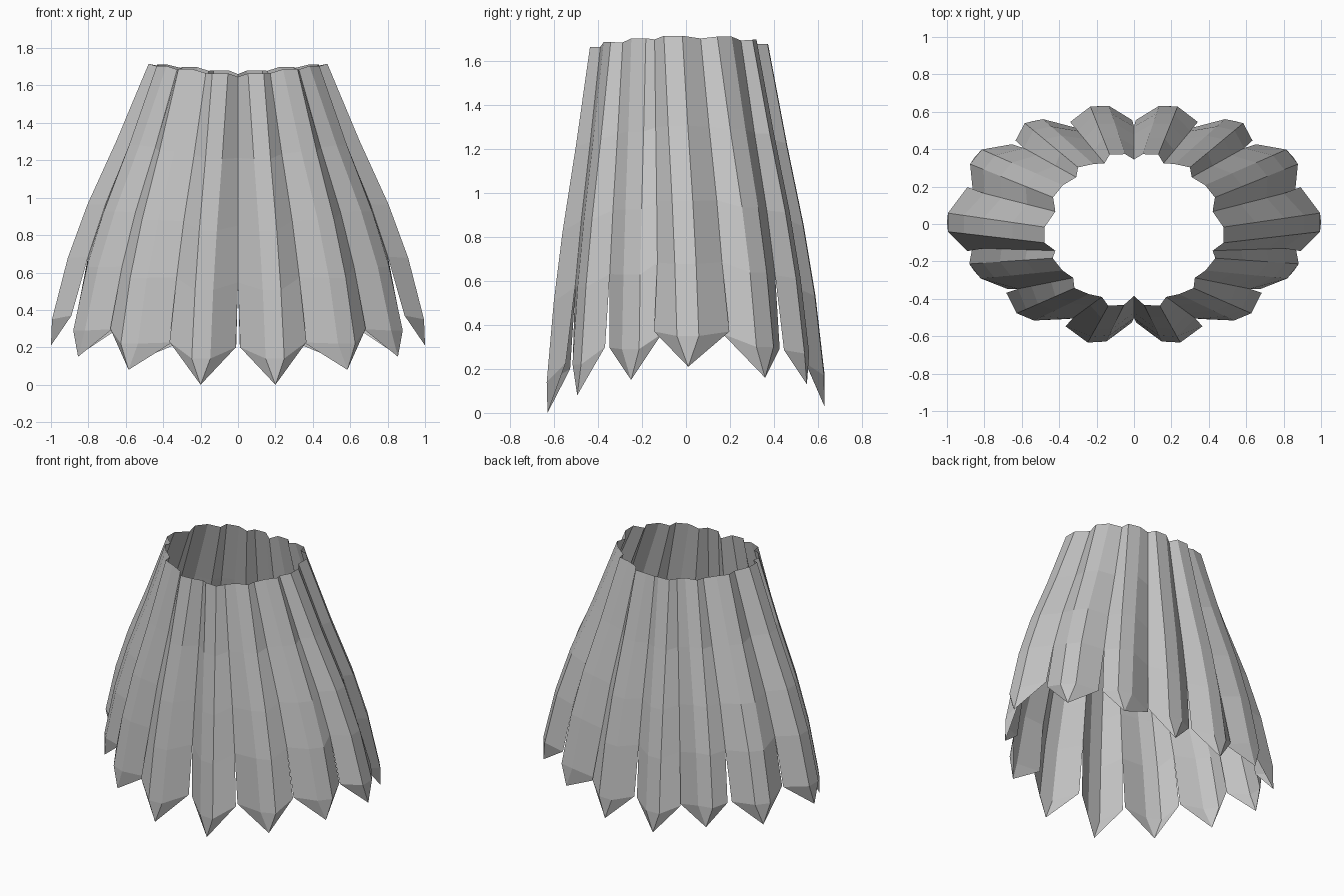
import bpy
import bmesh
from mathutils import Vector

cube = bpy.data.objects.get("Cube")
if cube:
    bpy.data.objects.remove(cube, do_unlink=True)

grey = bpy.data.materials.new("petal grey")
grey.use_nodes = True
colour = (0.55, 0.55, 0.55, 1)
grey.diffuse_color = colour
grey.node_tree.nodes["Principled BSDF"].inputs["Base Color"].default_value = colour

# Left half, front to back: hem start (x, y), hem end (x, y), tip (x, y, z)
petals = [((.012, -.53), (.37, -.55), (.2, -.63, 0)),
          ((.355, -.51), (.69, -.37), (.585, -.495, .08)),
          ((.68, -.35), (.87, -.11), (.855, -.25, .15)),
          ((.9, -.145), (.9, .2), (1, .01, .21)),
          ((.87, .17), (.66, .43), (.85, .36, .16)),
          ((.64, .45), (.32, .52), (.54, .55, .13)),
          ((.345, .55), (.01, .56), (.185, .63, .03))]
# Down each petal: share of the height, share of the flare
rows = [(0, 0), (.3, .325), (.55, .62), (.76, .82), (1, .98)]


def flat(p):
    return Vector((p[0], p[1], 0))


def waist_point(p, sx, sy, drop=0):
    """Shrink a hem point to the waist, which sits further forward at the sides."""
    x, y = p.x * sx, p.y * sy - .03 - .035 * p.x ** 2
    return Vector((x, y, 1.662 + .115 * x + .02 * y - drop))


def edge_hem(p):
    """Petal edges end higher towards the sides."""
    return Vector((p.x, p.y, .2 + .21 * p.x ** 2))


# Grooves shared by neighbouring petals; the first and last lie on the middle
ends = [flat(e) for s, e, t in petals]
starts = [flat(s) for s, e, t in petals]
grooves = [Vector((0, starts[0].y, 0))]
grooves += [(a + b) / 2 for a, b in zip(ends, starts[1:])]
grooves.append(Vector((0, ends[-1].y, 0)))

bm = bmesh.new()
for i, (start, end, tip) in enumerate(petals):
    a, b, t = flat(start), flat(end), flat(tip)
    across = (b - a).normalized()
    outward = Vector((across.y, -across.x, 0))

    # Each column: waist point, hem point above the split, true hem point
    columns = []
    for groove, p, offset in ((grooves[i], a, None), (None, t, -1),
                              (None, t, 1), (grooves[i + 1], b, None)):
        if groove is not None:
            columns.append((waist_point(groove, .475, .67, .008),
                            edge_hem(groove), edge_hem(p)))
        else:
            hem = t + across * offset * .05 + outward * .005
            hem.z = tip[2] + .14
            waist = waist_point(t, .478, .64) + across * offset * .042
            columns.append((waist, hem, hem))

    grid = []
    for h, flare in rows:
        line = []
        for waist, shared, hem in columns:
            target = hem if h == 1 else shared
            q = waist.lerp(target, flare)
            q.z = waist.z + (target.z - waist.z) * h
            line.append(bm.verts.new(q))
        grid.append(line)
    for upper, lower in zip(grid, grid[1:]):
        for c in range(3):
            bm.faces.new((upper[c], lower[c], lower[c + 1], upper[c + 1]))
    # Pointed end
    point = bm.verts.new(tip)
    for c in range(3):
        bm.faces.new((grid[-1][c], point, grid[-1][c + 1]))

# Join neighbouring petals down to the splits
bmesh.ops.remove_doubles(bm, verts=bm.verts[:], dist=.0005)

mesh = bpy.data.meshes.new("petal_skirt")
bm.to_mesh(mesh)
bm.free()
mesh.materials.append(grey)
skirt = bpy.data.objects.new("petal_skirt", mesh)
bpy.context.collection.objects.link(skirt)
mirror = skirt.modifiers.new("mirror", "MIRROR")
mirror.use_axis[0] = True
mirror.merge_threshold = .001
